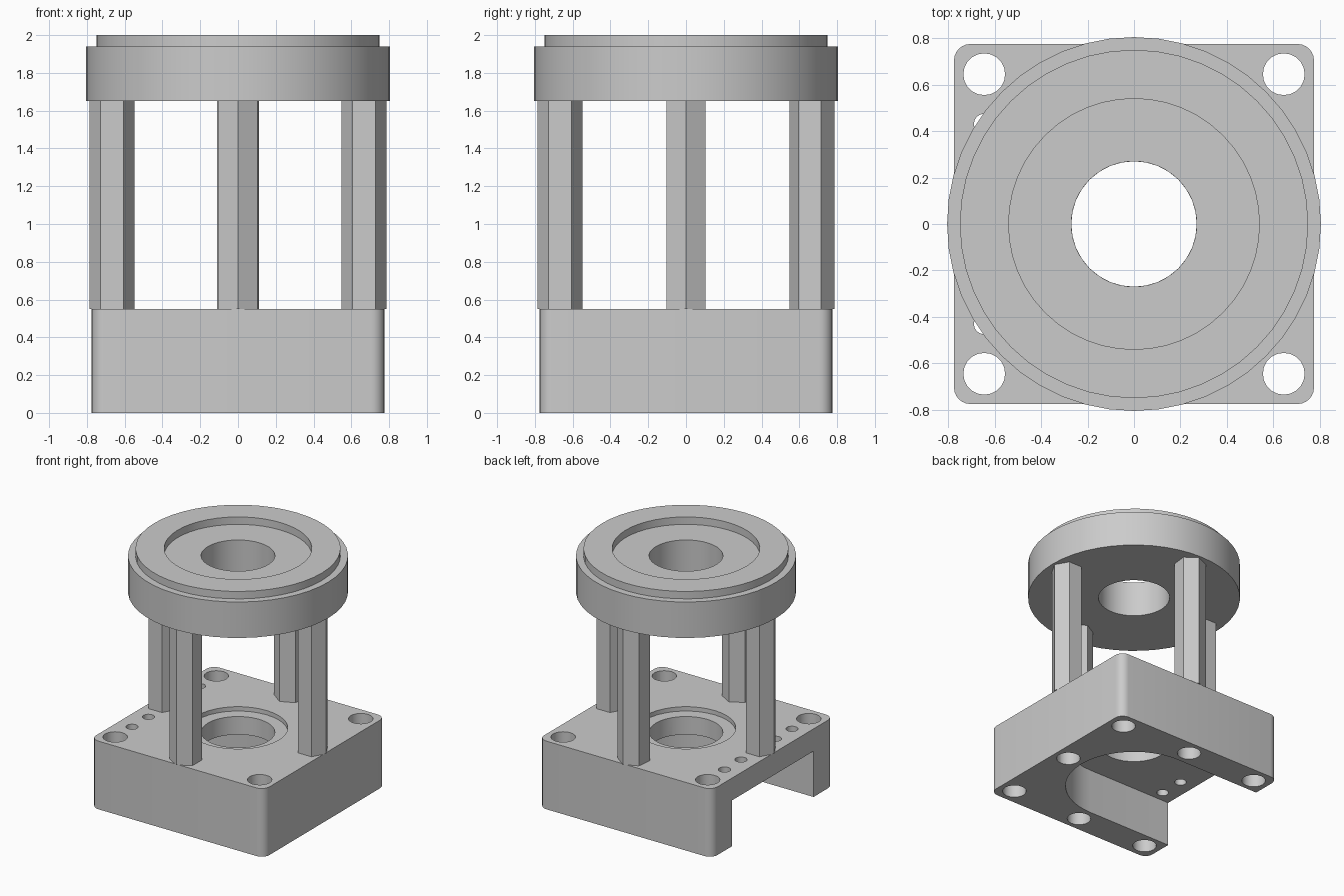
import bpy
import bmesh
from math import pi, radians, cos, sin

if "Cube" in bpy.data.objects:
    bpy.data.objects.remove(bpy.data.objects["Cube"], do_unlink=True)

# One plain grey for the whole fixture
grey = bpy.data.materials.new("machined_grey")
grey.use_nodes = True
GREY = (0.6, 0.6, 0.6, 1)
grey.diffuse_color = GREY
grey.node_tree.nodes["Principled BSDF"].inputs["Base Color"].default_value = GREY


def add_object(name, bm):
    bmesh.ops.recalc_face_normals(bm, faces=bm.faces)
    mesh = bpy.data.meshes.new(name)
    bm.to_mesh(mesh)
    bm.free()
    mesh.materials.append(grey)
    obj = bpy.data.objects.new(name, mesh)
    bpy.context.collection.objects.link(obj)
    return obj


def prism(name, outline, z0, z1):
    """Extrude a flat outline from z0 up to z1."""
    bm = bmesh.new()
    face = bm.faces.new([bm.verts.new((x, y, z0)) for x, y in outline])
    ext = bmesh.ops.extrude_face_region(bm, geom=[face])
    verts = [g for g in ext["geom"] if isinstance(g, bmesh.types.BMVert)]
    bmesh.ops.translate(bm, verts=verts, vec=(0, 0, z1 - z0))
    return add_object(name, bm)


def arc(x, y, r, start, end, steps):
    angles = [start + (end - start) * i / steps for i in range(steps + 1)]
    return [(x + r * cos(a), y + r * sin(a)) for a in angles]


def circle(x, y, r, sides, turn=0):
    return arc(x, y, r, turn, turn + 2 * pi, sides)[:-1]


def lathe(name, profile, sides):
    """Sweep a closed (radius, z) profile into a ring."""
    bm = bmesh.new()
    rings = []
    for i in range(sides):
        a = 2 * pi * i / sides
        rings.append([bm.verts.new((r * cos(a), r * sin(a), z)) for r, z in profile])
    n = len(profile)
    for i in range(sides):
        here, after = rings[i], rings[(i + 1) % sides]
        for j in range(n):
            k = (j + 1) % n
            bm.faces.new((here[j], after[j], after[k], here[k]))
    return add_object(name, bm)


def activate(obj):
    bpy.ops.object.select_all(action="DESELECT")
    obj.select_set(True)
    bpy.context.view_layer.objects.active = obj


def cut(target, outline, z0, z1):
    cutter = prism("cutter", outline, z0, z1)
    cutter.hide_render = True
    mod = target.modifiers.new("cut", "BOOLEAN")
    mod.operation = "DIFFERENCE"
    mod.solver = "EXACT"
    mod.object = cutter
    activate(target)
    bpy.ops.object.modifier_apply(modifier=mod.name)
    bpy.data.objects.remove(cutter, do_unlink=True)


def smooth(obj):
    activate(obj)
    bpy.ops.object.shade_smooth_by_angle(angle=radians(30))


# Base block with rounded upright corners
HALF, ROUND, BASE_TOP, SLOT_TOP = 0.775, 0.07, 0.55, 0.37
inner = HALF - ROUND
outline = []
for i, (sx, sy) in enumerate([(1, 1), (-1, 1), (-1, -1), (1, -1)]):
    outline += arc(sx * inner, sy * inner, ROUND, i * pi / 2, (i + 1) * pi / 2, 6)
base = prism("base_block", outline, 0, BASE_TOP)

# Round-ended slot under the base, open on one side
SLOT = 0.52
slot = arc(0, 0, SLOT, -pi / 2, pi / 2, 24) + [(-1, SLOT), (-1, -SLOT)]
cut(base, slot, -0.1, SLOT_TOP)

# Central bore with a shallow counterbore
cut(base, circle(0, 0, 0.27, 32), 0.3, 0.7)
cut(base, circle(0, 0, 0.365, 36), BASE_TOP - 0.035, 0.7)

# Corner bolt holes, straight through
HOLE = 0.09
for sx in (-1, 1):
    for sy in (-1, 1):
        cut(base, circle(sx * 0.645, sy * 0.645, HOLE, 20), -0.1, 0.7)

# Blind screw holes beneath three of the posts
for x, y in [(0.65, 0), (0, 0.65), (0, -0.65)]:
    cut(base, circle(x, y, HOLE, 20), -0.1, 0.4)

# Row of small holes through the slot roof
for y in (-0.43, -0.22, 0.22, 0.43):
    cut(base, circle(-0.645, y, 0.045, 16), 0.3, 0.7)
smooth(base)

# Four hexagonal posts, corners pointing outward
POST = 0.667
for name, angle, twist in [("left_post", 0, 0), ("back_post", 90, -6.5),
                           ("right_post", 180, 0), ("front_post", 270, 0)]:
    a = radians(angle)
    hexagon = circle(POST * cos(a), POST * sin(a), 0.12, 6, a + radians(twist))
    prism(name, hexagon, BASE_TOP, 1.65)

# Stepped top flange with recess and bore
flange = lathe("top_flange", [(0.27, 1.65), (0.805, 1.65), (0.805, 1.94), (0.75, 1.94),
                              (0.75, 2), (0.54, 2), (0.54, 1.94), (0.27, 1.94)], 48)
smooth(flange)
